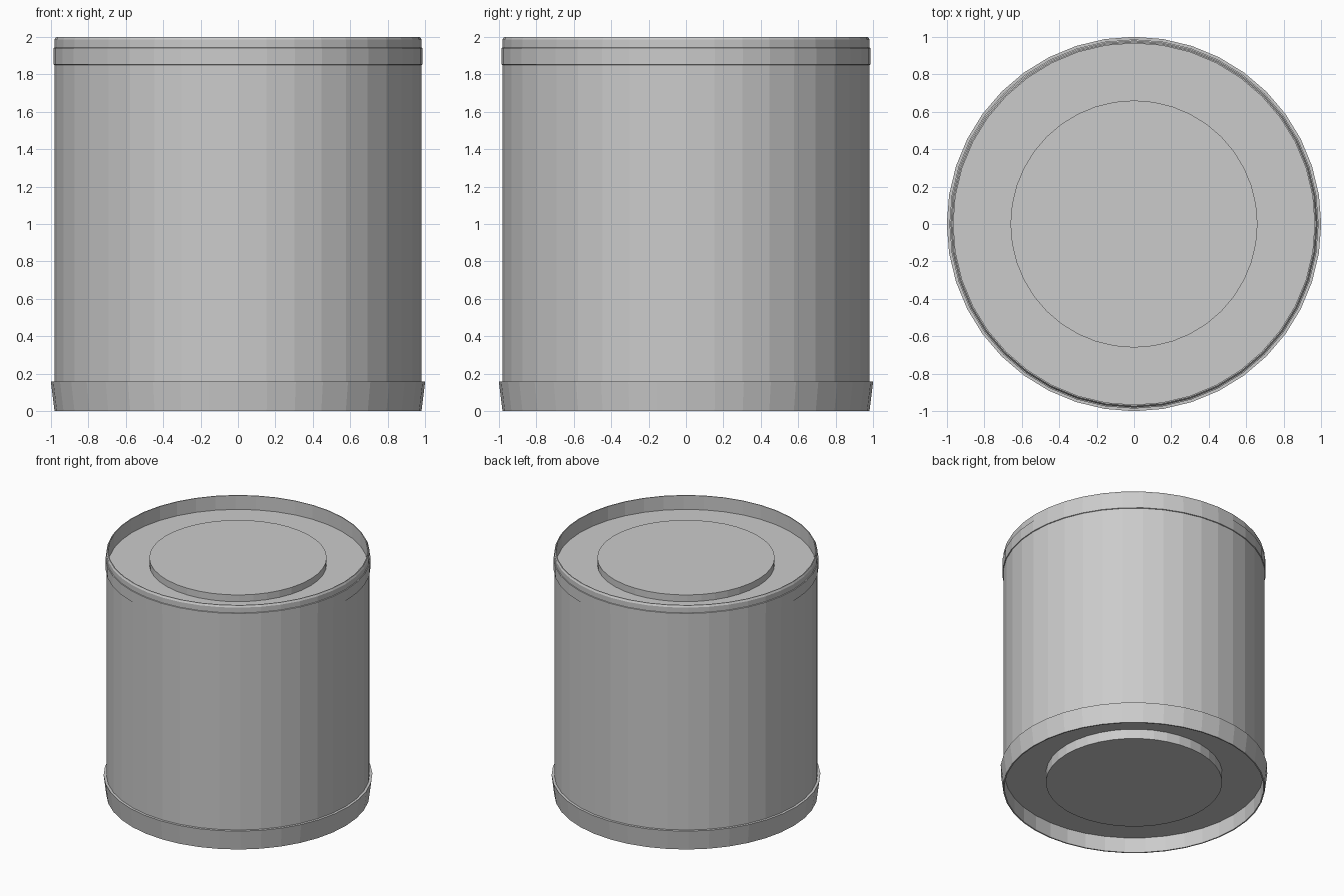
import bpy, bmesh
from math import cos, sin, tau

if "Cube" in bpy.data.objects:
    bpy.data.objects.remove(bpy.data.objects["Cube"])

SIDES = 40


def lathe(name, profile):
    """Spin (radius, z) points about z; zero radius closes an end."""
    bm = bmesh.new()
    rings = []
    for r, z in profile:
        if r == 0:
            rings.append([bm.verts.new((0, 0, z))] * SIDES)
        else:
            rings.append([bm.verts.new((r * cos(tau * i / SIDES), r * sin(tau * i / SIDES), z))
                          for i in range(SIDES)])
    for a, b in zip(rings, rings[1:]):
        for i in range(SIDES):
            j = (i + 1) % SIDES
            quad = list(dict.fromkeys((a[i], a[j], b[j], b[i])))
            bm.faces.new(quad)
    bmesh.ops.recalc_face_normals(bm, faces=bm.faces)
    mesh = bpy.data.meshes.new(name)
    bm.to_mesh(mesh)
    bm.free()
    obj = bpy.data.objects.new(name, mesh)
    bpy.context.collection.objects.link(obj)
    return obj


# can shell: recessed base, flared skirt, wall, upper band, rounded rim, recessed lid
lathe("can_body", [
    (0, 0.125), (0.97, 0.125), (0.97, 0.0), (0.98, 0.0),
    (1.0, 0.16), (0.98, 0.16),
    (0.98, 1.85), (0.986, 1.852), (0.986, 1.94), (0.98, 1.942),
    (0.98, 1.985), (0.972, 2.0), (0.965, 2.0),
    (0.965, 1.885), (0, 1.885),
])

# raised discs in the lid and under the base
lathe("lid_disc", [(0.66, 1.88), (0.66, 1.94), (0, 1.94)])
lathe("base_disc", [(0.66, 0.13), (0.66, 0.045), (0, 0.045)])
